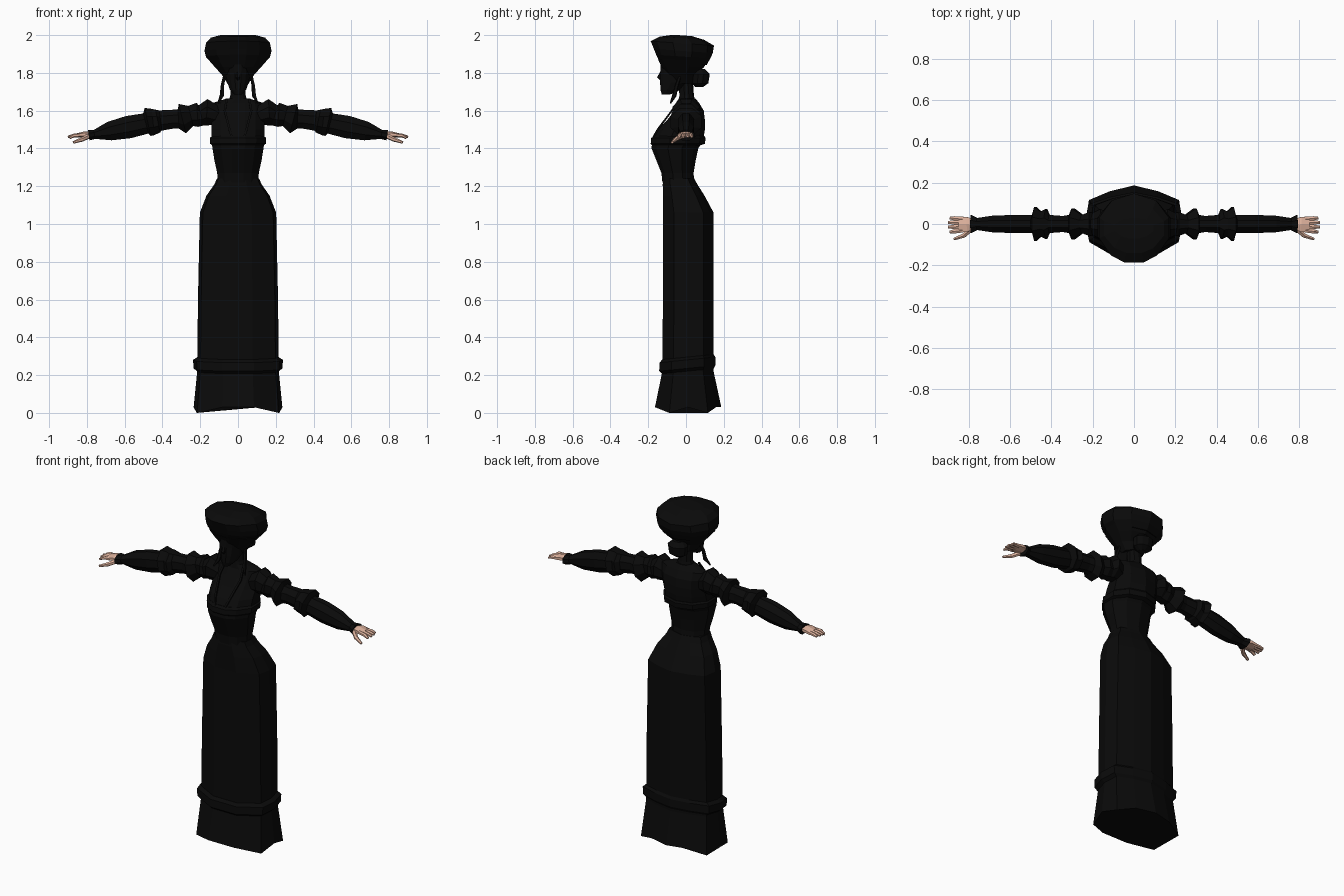
import bpy, bmesh, math
from mathutils import Vector


def material(name, rgb):
    m = bpy.data.materials.new(name)
    m.diffuse_color = (*rgb, 1)
    return m


BLACK = material("black_cloth", (0.003, 0.003, 0.003))
SKIN = material("skin", (0.74, 0.45, 0.34))


def skin_rings(name, rings, mat):
    """Join rings of points into one closed faceted surface."""
    bm = bmesh.new()
    loops = [[bm.verts.new(p) for p in r] for r in rings]
    n = len(loops[0])
    for a, b in zip(loops, loops[1:]):
        for i in range(n):
            j = (i + 1) % n
            bm.faces.new((a[i], a[j], b[j], b[i]))
    bm.faces.new(loops[0])
    bm.faces.new(loops[-1])
    bmesh.ops.recalc_face_normals(bm, faces=bm.faces)
    me = bpy.data.meshes.new(name)
    bm.to_mesh(me)
    bm.free()
    me.materials.append(mat)
    ob = bpy.data.objects.new(name, me)
    bpy.context.collection.objects.link(ob)
    return ob


# Half outlines (right side, back to front) for cloth and for round parts
GOWN = [(0, 1), (.5, .84), (.93, .6), (1, 0), (.92, -.55), (.36, -.98)]
ROUND = [(0, 1), (.6, .8), (.95, .3), (.95, -.3), (.62, -.8), (.25, -1)]


def stack(name, rings, half=ROUND, mat=BLACK, tilt=0.0, scallop=0.0):
    """Stack outlines given as (z, half width, front y, back y)."""
    full = half + [(-x, y) for x, y in reversed(half) if x > 0]
    out = []
    for k, (z, w, f, b) in enumerate(rings):
        c, d = (f + b) / 2, (b - f) / 2
        ring = []
        for x, y in full:
            drop = scallop if k == 0 and abs(x) in (.93, .92) else 0
            ring.append((x * w, c + y * d, z + tilt * (c + y * d) - drop))
        out.append(ring)
    return skin_rings(name, out, mat)


def tube(name, pts, radii, mat=BLACK, n=6):
    """Tapered tube along a path; each radius is (across, upward)."""
    pts = [Vector(p) for p in pts]
    out = []
    for i, p in enumerate(pts):
        t = (pts[min(i + 1, len(pts) - 1)] - pts[max(i - 1, 0)]).normalized()
        ref = Vector((0, 0, 1)) if abs(t.z) < .8 else Vector((0, 1, 0))
        u = t.cross(ref).normalized()
        v = u.cross(t)
        a, b = radii[i]
        out.append([p + u * a * math.cos(2 * math.pi * (k + .5) / n)
                    + v * b * math.sin(2 * math.pi * (k + .5) / n)
                    for k in range(n)])
    return skin_rings(name, out, mat)


# Long skirt with a flared, scalloped hem
stack("skirt", [(.03, .235, -.168, .187), (.22, .216, -.128, .146),
                (.6, .212, -.125, .146), (1.06, .202, -.125, .146),
                (1.15, .167, -.125, .098), (1.21, .125, -.125, .06),
                (1.24, .112, -.122, .044)], GOWN, scallop=.03)
# Tilted band above the hem
stack("hem_band", [(.22, .216, -.13, .146), (.235, .235, -.145, .155),
                   (.28, .238, -.143, .155), (.295, .215, -.128, .146)],
      GOWN, tilt=.1)
# Fitted bodice
stack("bodice", [(1.22, .112, -.125, .044), (1.27, .116, -.13, .04),
                 (1.34, .132, -.158, .052), (1.40, .142, -.182, .065),
                 (1.44, .148, -.18, .09), (1.50, .148, -.148, .1),
                 (1.55, .148, -.1, .1), (1.60, .15, -.062, .094),
                 (1.64, .145, -.04, .07), (1.665, .06, -.035, .05)])
# Sash under the bust
stack("sash", [(1.415, .14, -.178, .07), (1.425, .155, -.187, .1),
               (1.455, .157, -.184, .104), (1.465, .145, -.17, .098)])
# Neck with high collar
stack("neck", [(1.64, .055, -.04, .05), (1.68, .043, -.035, .042),
               (1.78, .04, -.04, .035)])
# Head
stack("head", [(1.685, .02, -.128, -.085), (1.71, .045, -.135, -.03),
               (1.75, .06, -.137, .03), (1.80, .068, -.135, .045),
               (1.87, .075, -.135, .05)])
tube("nose", [(0, -.125, 1.815), (0, -.14, 1.775), (0, -.13, 1.762)],
     [(.006, .006), (.013, .014), (.006, .006)], n=5)
# Swept-up hair and bun
stack("hair", [(1.745, .06, -.075, .04), (1.79, .09, -.1, .05),
               (1.83, .128, -.128, .095), (1.87, .165, -.148, .12)])
stack("hair_bun", [(1.725, .025, .05, .09), (1.745, .055, .03, .118),
                   (1.795, .06, .03, .126), (1.82, .035, .04, .1)])
# Wide tilted hat
stack("hat", [(1.85, .14, -.14, .11), (1.885, .178, -.158, .128),
              (1.915, .186, -.17, .142), (1.955, .178, -.187, .148),
              (1.982, .152, -.14, .095), (1.997, .1, -.07, .03)], tilt=-.07)

# Sleeve sections: x, centre z, half height, half depth
SLEEVE = [(.11, 1.57, .05, .05), (.165, 1.592, .07, .075), (.195, 1.575, .055, .055),
          (.215, 1.578, .064, .06), (.25, 1.572, .055, .045), (.295, 1.558, .08, .078),
          (.315, 1.556, .052, .045), (.345, 1.555, .05, .04), (.41, 1.548, .054, .045),
          (.425, 1.545, .062, .074), (.45, 1.54, .07, .062), (.478, 1.54, .076, .084),
          (.488, 1.532, .055, .045), (.58, 1.513, .06, .045), (.68, 1.492, .05, .042),
          (.76, 1.474, .024, .03), (.79, 1.47, .028, .046)]

for s, side in ((1, "right"), (-1, "left")):
    # Puffed sleeve with two flounces
    tube(side + "_sleeve", [(s * x, 0, z) for x, z, _, _ in SLEEVE],
         [(d * 1.05, h * 1.08) for _, _, h, d in SLEEVE], n=8)
    # Palm, fingers and thumb
    tube(side + "_palm", [(s * .77, 0, 1.474), (s * .81, -.002, 1.475),
                          (s * .85, -.002, 1.469)],
         [(.026, .014), (.042, .016), (.044, .012)], SKIN)
    for k, (y, tip, z) in enumerate([(.026, .892, 1.462), (.007, .9, 1.462),
                                     (-.013, .9, 1.46), (-.034, .892, 1.455)]):
        tube(f"{side}_finger_{k + 1}",
             [(s * .83, y * .9, 1.471), (s * .87, y * 1.05, 1.468), (s * tip, y * 1.15, z)],
             [(.012, .011), (.012, .01), (.008, .006)], SKIN, 6)
    tube(side + "_thumb", [(s * .79, -.025, 1.465), (s * .825, -.056, 1.448),
                           (s * .872, -.073, 1.432)],
         [(.014, .014), (.012, .012), (.007, .007)], SKIN, 6)
    # Hanging ringlet beside the face
    tube(side + "_ringlet", [(s * .07, -.03, 1.79), (s * .082, -.05, 1.73),
                             (s * .085, -.062, 1.68), (s * .105, -.082, 1.64)],
         [(.008, .008), (.01, .01), (.012, .012), (.004, .004)], n=5)
    # Bodice lapel edge
    tube(side + "_lapel", [(s * .06, -.035, 1.66), (s * .07, -.075, 1.6),
                           (s * .045, -.15, 1.5), (s * .03, -.178, 1.45)],
         [(.008, .006)] * 4, n=4)
